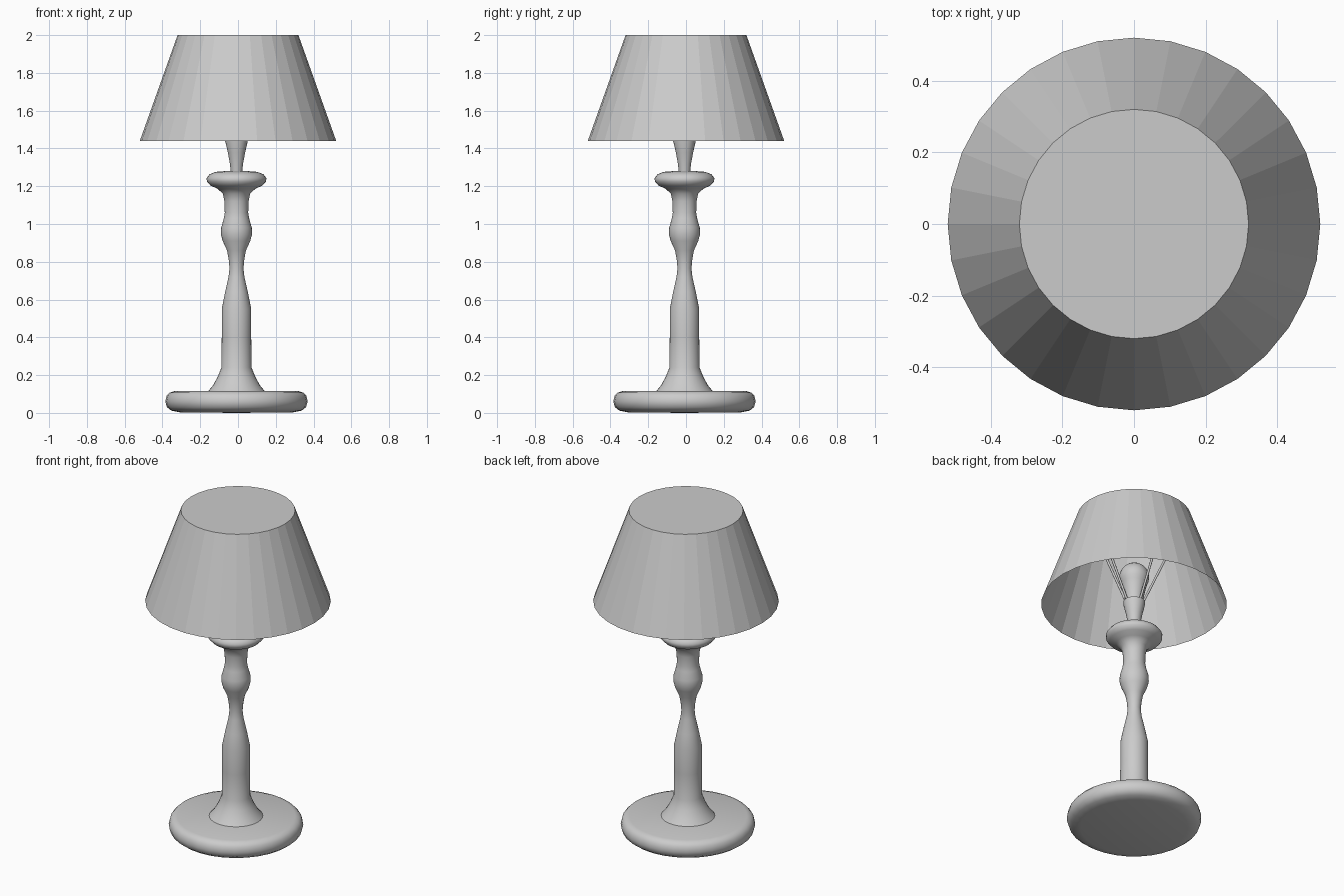
import bpy, bmesh, math
from mathutils import Vector

if "Cube" in bpy.data.objects:
    bpy.data.objects.remove(bpy.data.objects["Cube"])

AXIS = (-0.008, -0.008)   # stem sits slightly off the shade centre


def lathe(name, profile, sides, centre=(0, 0), smooth=True):
    """Revolve (radius, z) points around a vertical axis; radius 0 closes the end."""
    bm = bmesh.new()
    rings = []
    for r, z in profile:
        n = 1 if r == 0 else sides
        rings.append([bm.verts.new((centre[0] + r * math.cos(2 * math.pi * i / sides),
                                    centre[1] + r * math.sin(2 * math.pi * i / sides), z))
                      for i in range(n)])
    for a, b in zip(rings, rings[1:]):
        for i in range(sides):
            j = (i + 1) % sides
            if len(a) == 1:
                bm.faces.new((a[0], b[j], b[i]))
            elif len(b) == 1:
                bm.faces.new((a[i], a[j], b[0]))
            else:
                bm.faces.new((a[i], a[j], b[j], b[i]))
    return finish(name, bm, smooth)


def finish(name, bm, smooth):
    me = bpy.data.meshes.new(name)
    bm.to_mesh(me)
    bm.free()
    ob = bpy.data.objects.new(name, me)
    bpy.context.collection.objects.link(ob)
    if smooth:
        bpy.ops.object.select_all(action='DESELECT')
        ob.select_set(True)
        bpy.context.view_layer.objects.active = ob
        bpy.ops.object.shade_smooth_by_angle(angle=math.radians(50))
    return ob


def rod(name, p, q, radius):
    """Thin straight rod from p to q."""
    p, q = Vector(p), Vector(q)
    bm = bmesh.new()
    bmesh.ops.create_cone(bm, cap_ends=True, segments=8, radius1=radius,
                          radius2=radius, depth=(q - p).length)
    rot = (q - p).to_track_quat('Z', 'Y').to_matrix().to_4x4()
    bm.transform(rot)
    bmesh.ops.translate(bm, verts=bm.verts, vec=(p + q) / 2)
    return finish(name, bm, True)


# Round foot
lathe("base", [(0, 0), (0.30, 0.003), (0.345, 0.012), (0.368, 0.03), (0.377, 0.06),
               (0.37, 0.09), (0.355, 0.107), (0.33, 0.115), (0, 0.113)], 32, AXIS)

# Turned stem with drip dish
lathe("stem", [(0.152, 0.112), (0.125, 0.145), (0.10, 0.19), (0.08, 0.24), (0.078, 0.40),
               (0.078, 0.55), (0.06, 0.64), (0.042, 0.72), (0.037, 0.765), (0.041, 0.81),
               (0.050, 0.86), (0.073, 0.91), (0.082, 0.945), (0.081, 0.98), (0.067, 1.03),
               (0.062, 1.06), (0.064, 1.12), (0.072, 1.16), (0.10, 1.187), (0.137, 1.203),
               (0.157, 1.225), (0.158, 1.243), (0.143, 1.263), (0.11, 1.276),
               (0.06, 1.28), (0, 1.28)], 32, AXIS)

# Flared bulb socket
lathe("socket", [(0.03, 1.275), (0.035, 1.32), (0.046, 1.38), (0.06, 1.44),
                 (0.061, 1.46), (0, 1.46)], 24, AXIS)

# Pear-shaped bulb
bulb = [(0.05, 1.455), (0.055, 1.50), (0.066, 1.55)]
bulb += [(0.084 * math.cos(math.radians(a)), 1.618 + 0.084 * math.sin(math.radians(a)))
         for a in range(-30, 90, 15)]
lathe("bulb", bulb + [(0, 1.702)], 24, AXIS)

# Four wires carrying the shade
for k in range(4):
    c, s = math.cos(k * math.pi / 2), math.sin(k * math.pi / 2)
    rod(f"shade_wire_{k + 1}", (0.05 * c + AXIS[0], 0.05 * s + AXIS[1], 1.45),
        (0.312 * c, 0.312 * s, 1.99), 0.007)

# Faceted shade, open below and closed on top
lathe("shade", [(0.52, 1.44), (0.32, 2.0), (0, 2.0)], 32, smooth=False)
